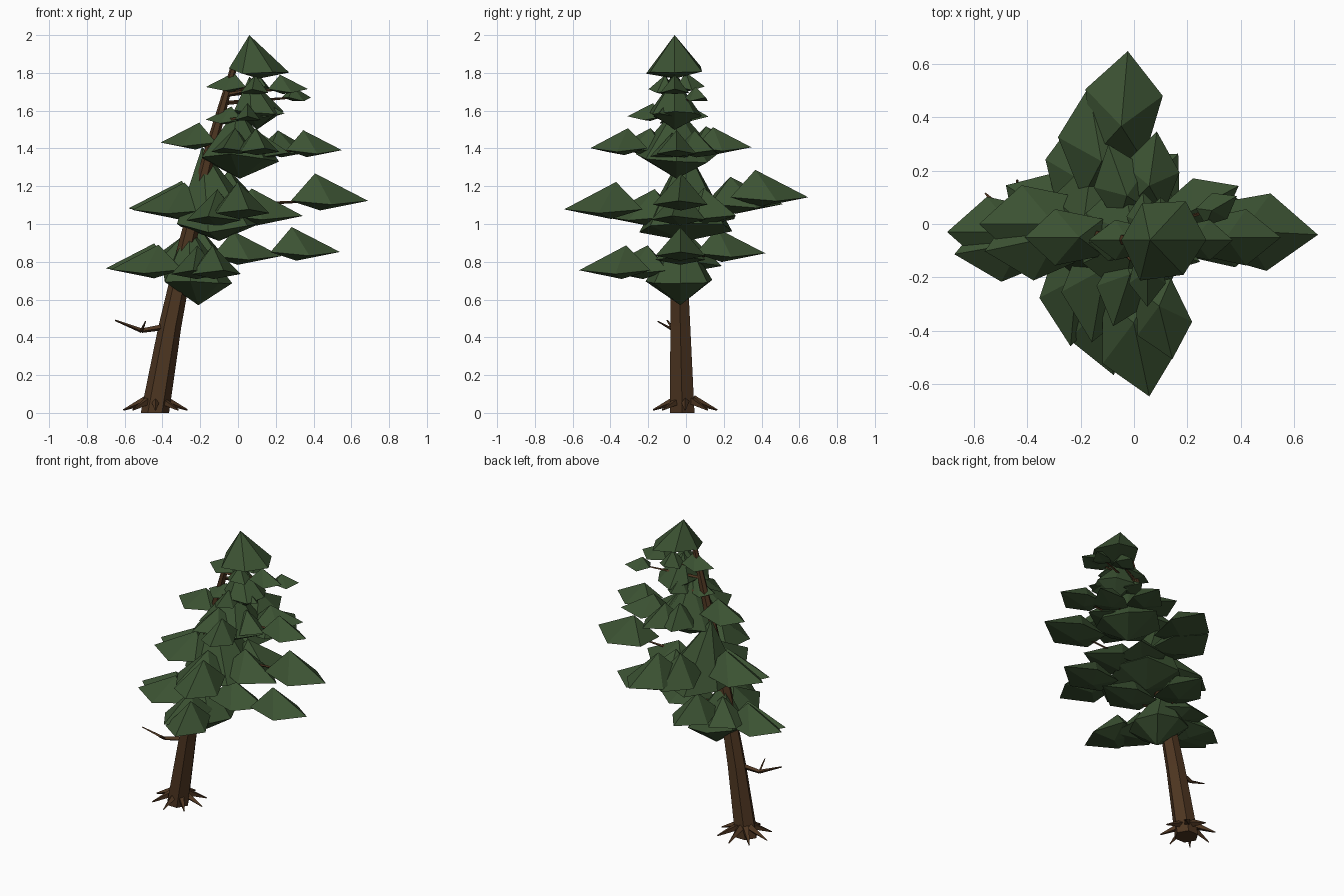
import bpy, math, random
from mathutils import Vector

if "Cube" in bpy.data.objects:
    bpy.data.objects.remove(bpy.data.objects["Cube"])

random.seed(4)
UP = Vector((0, 0, 1))

def material(name, color):
    m = bpy.data.materials.new(name)
    m.diffuse_color = (*color, 1)
    m.use_nodes = True
    m.node_tree.nodes["Principled BSDF"].inputs["Base Color"].default_value = m.diffuse_color
    return m

GREEN = material("needles", (0.045, 0.086, 0.033))
BROWN = material("bark", (0.075, 0.036, 0.015))

def heading(a):
    return Vector((math.cos(a), math.sin(a), 0))

def make(name, verts, faces, mat):
    me = bpy.data.meshes.new(name)
    me.from_pydata([tuple(v) for v in verts], [], faces)
    me.materials.append(mat)
    bpy.context.collection.objects.link(bpy.data.objects.new(name, me))

def limb(name, a, b, ra, rb, sides=4):
    """Straight tapered faceted limb from a to b."""
    a, b = Vector(a), Vector(b)
    rot = UP.rotation_difference(b - a)
    verts = [p + rot @ (heading(math.tau * k / sides) * r)
             for p, r in ((a, ra), (b, rb)) for k in range(sides)]
    faces = [(k, (k + 1) % sides, (k + 1) % sides + sides, k + sides) for k in range(sides)]
    faces += [tuple(range(sides))[::-1], tuple(range(sides, 2 * sides))]
    make(name, verts, faces, BROWN)

def clump(name, rim, top, bottom):
    """Closed faceted clump: rim loop fanned to a top and a bottom point."""
    n = len(rim)
    faces = []
    for k in range(n):
        j = (k + 1) % n
        faces += [(k, j, n), (j, k, n + 1)]
    make(name, rim + [top, bottom], faces, GREEN)

def bough(name, base, tip, w, h):
    """Leaf-shaped tuft, narrow at the base, peaked above, bulging below."""
    ax = tip - base
    side = UP.cross(ax).normalized() * w
    near, far = base + ax * 0.08, base + ax * random.uniform(0.55, 0.65) - UP * 0.02
    rim = [tip, far + side, near + side * 0.65, near - side * 0.65, far - side]
    clump(name, rim, base + ax * 0.36 + UP * h, base + ax * 0.42 - UP * h * 0.35)

def core(name, c, r, rise, drop, lean, n=7):
    """Central cone of foliage with an uneven rim."""
    rim = [c + heading(math.tau * k / n) * r * random.uniform(0.9, 1.08)
           + UP * random.uniform(-0.03, 0.03) for k in range(n)]
    clump(name, rim, c + UP * rise - Vector((lean, 0, 0)), c - UP * drop)

def trunk_at(z):
    """Leaning, slightly curved trunk axis."""
    return Vector((-0.44 + 0.155 * z + 0.04 * z * z, -0.02 - 0.022 * z, z))

def tier(i, centre, length, tilt, boughs):
    """Ring of boughs given as (angle, reach); tilt = rise along x, along y, and with reach."""
    for k, (deg, reach) in enumerate(boughs, 1):
        d = heading(math.radians(deg))
        rise = reach * (tilt[0] * d.x + tilt[1] * d.y) + tilt[2] * (reach - 0.45)
        tip = Vector(centre) + d * reach + UP * rise
        base = tip - d * min(length, reach)
        name = f"{i}_{k}"
        bough("bough_" + name, base, tip, length * 0.33, length * 0.33)
        limb("branch_" + name, trunk_at(base.z - 0.03), base.lerp(tip, 0.4), 0.012, 0.005)

# Trunk: stacked sections along the curved axis, sharing ring sizes
SIDES, RINGS = 6, 5
verts, faces = [], []
for i in range(RINGS):
    z = 1.83 * i / (RINGS - 1)
    verts += [trunk_at(z) + heading(math.tau * k / SIDES) * (0.075 - 0.031 * z) for k in range(SIDES)]
for i in range(RINGS - 1):
    for k in range(SIDES):
        a, b = i * SIDES + k, i * SIDES + (k + 1) % SIDES
        faces.append((a, b, b + SIDES, a + SIDES))
faces += [tuple(range(SIDES))[::-1], tuple(range(len(verts) - SIDES, len(verts)))]
make("trunk", verts, faces, BROWN)

# Root spikes
for k in range(8):
    d = heading(math.tau * k / 8)
    o = Vector((-0.437, -0.005, 0))
    limb("root", o + d * 0.04 + UP * 0.07, o + d * 0.17 + UP * 0.015, 0.026, 0.004)

# Dead branch with twig
elbow = Vector((-0.51, -0.06, 0.435))
end = Vector((-0.65, -0.1, 0.49))
limb("dead_branch", trunk_at(0.46), elbow, 0.018, 0.012)
limb("dead_branch_end", elbow, end, 0.012, 0.004)
limb("dead_twig", elbow, elbow + Vector((0.02, -0.09, 0.05)), 0.009, 0.003)

# Central foliage and crown
core("core_1", Vector((-0.21, -0.03, 0.71)), 0.19, 0.28, 0.14, 0.05)
core("core_2", Vector((-0.1, 0, 0.98)), 0.24, 0.43, 0.07, 0.09)
core("core_3", Vector((0.01, -0.05, 1.35)), 0.21, 0.27, 0.11, 0.01)
core("core_4", Vector((0.1, -0.06, 1.6)), 0.14, 0.18, 0.1, 0.04)
core("crown", Vector((0.11, -0.06, 1.82)), 0.165, 0.18, 0.05, 0.05, 6)

# Bough tiers, bottom to top
tier(1, (-0.2, -0.03, 0.8), 0.4, (0.07, 0.1, 0),
     [(180, 0.5), (190, 0.48), (265, 0.43), (283, 0.55), (0, 0.43), (0, 0.74), (90, 0.45), (148, 0.33)])
tier(2, (-0.08, 0, 1.06), 0.44, (-0.02, 0.05, 0.25),
     [(180, 0.5), (192, 0.49), (260, 0.45), (282, 0.66), (350, 0.43), (357, 0.77), (85, 0.65), (100, 0.52), (47, 0.36)])
tier(3, (0.03, -0.05, 1.41), 0.32, (-0.05, 0.01, 0.1),
     [(180, 0.44), (252, 0.35), (284, 0.47), (345, 0.25), (28, 0.41), (0, 0.52), (82, 0.4), (110, 0.37)])
tier(4, (0.05, -0.07, 1.57), 0.21, (0.08, 0, 0), [(180, 0.22), (270, 0.24), (340, 0.21), (95, 0.19)])
tier(5, (0.1, -0.06, 1.72), 0.23, (-0.02, 0.05, 0), [(180, 0.27), (0, 0.27), (260, 0.14), (90, 0.16)])
tier(6, (0.1, -0.06, 1.67), 0.17, (0, 0, 0), [(30, 0.33)])
